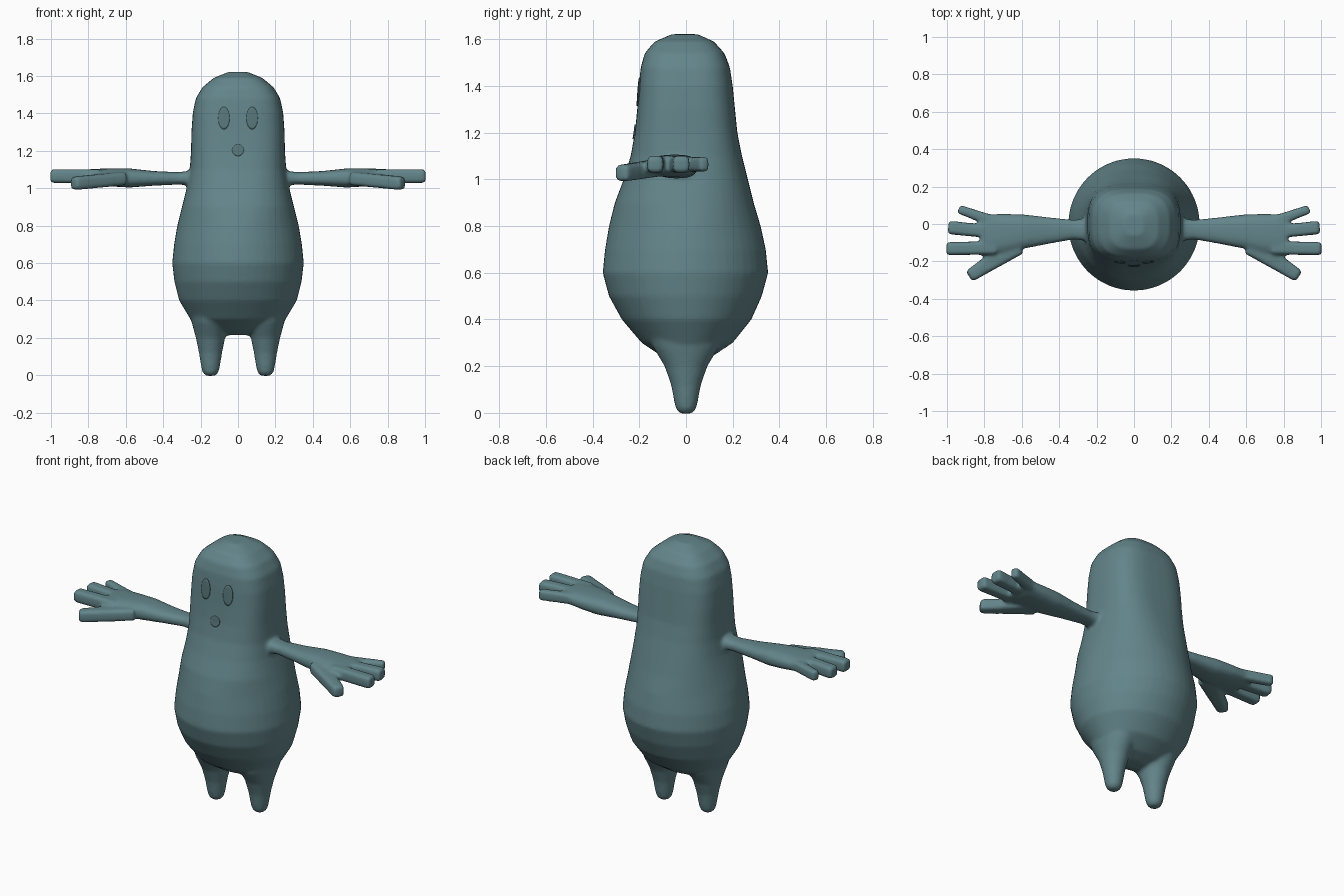
import bpy
import bmesh
from math import cos, sin, pi, copysign
from mathutils import Vector

if "Cube" in bpy.data.objects:
    bpy.data.objects.remove(bpy.data.objects["Cube"], do_unlink=True)

UP = Vector((0, 0, 1))
RIGHT = Vector((1, 0, 0))
BACK = Vector((0, 1, 0))


def make_material(name, color):
    mat = bpy.data.materials.new(name)
    mat.use_nodes = True
    mat.diffuse_color = color
    mat.node_tree.nodes["Principled BSDF"].inputs["Base Color"].default_value = color
    return mat


def make_object(name, bm, mat):
    mesh = bpy.data.meshes.new(name)
    bm.to_mesh(mesh)
    bm.free()
    mesh.materials.append(mat)
    mesh.shade_smooth()
    obj = bpy.data.objects.new(name, mesh)
    bpy.context.collection.objects.link(obj)
    return obj


def loft(bm, sections, u, v, side=1, sides=48):
    """Skin rounded-square sections: (centre, radius u, radius v, squareness)."""
    def power(value, n):
        return copysign(abs(value) ** (2 / n), value)

    rings = []
    for centre, ru, rv, n in sections:
        ring = []
        for i in range(sides):
            a = 2 * pi * i / sides
            p = centre + u * ru * power(cos(a), n) + v * rv * power(sin(a), n)
            p.x *= side
            ring.append(bm.verts.new(p))
        rings.append(ring)
    for low, high in zip(rings, rings[1:]):
        for i in range(sides):
            j = (i + 1) % sides
            bm.faces.new((low[i], low[j], high[j], high[i]))
    bm.faces.new(rings[0])
    bm.faces.new(rings[-1])


def digit(bm, base, tip, w_base, w_tip, height, side):
    base, tip = Vector(base), Vector(tip)
    across = UP.cross(tip - base).normalized()
    sections = []
    for t, shrink in ((0, 1), (0.5, 1), (0.95, 1), (1, 0.85)):
        width = w_base + (w_tip - w_base) * t
        sections.append((base.lerp(tip, t), width * shrink, height * shrink, 5))
    loft(bm, sections, across, UP, side)


skin = make_material("muted teal", (0.125, 0.235, 0.255, 1))
face_color = make_material("dark teal", (0.095, 0.18, 0.195, 1))

figure = bmesh.new()

# Torso and head: height, half width, front, back
torso = [
    (.215, .07, -.04, .04), (.24, .17, -.1, .11), (.3, .255, -.19, .2),
    (.4, .315, -.275, .28), (.5, .34, -.33, .325), (.6, .352, -.357, .352),
    (.7, .342, -.347, .342), (.8, .325, -.33, .32), (.9, .3, -.305, .29),
    (1, .275, -.267, .265), (1.1, .258, -.237, .24), (1.2, .251, -.219, .22),
    (1.3, .249, -.209, .21), (1.4, .242, -.202, .2), (1.48, .226, -.194, .188),
    (1.54, .19, -.177, .165), (1.59, .13, -.135, .12), (1.622, .05, -.06, .05),
]
sections = []
for z, rx, front, back in torso:
    squareness = 2 + min(max((z - .8) / .4, 0), 1)
    sections.append((Vector((0, (front + back) / 2, z)), rx, (back - front) / 2, squareness))
loft(figure, sections, RIGHT, BACK)

# Leg: height, half width, half depth
leg = [(-.003, .025, .025), (.015, .043, .043), (.05, .051, .051), (.12, .062, .064),
       (.2, .078, .092), (.28, .1, .14), (.36, .115, .17)]
# Arm and palm: distance out, centre y, centre z, half width, half height
arm = [(.2, -.03, 1.055, .09, .065), (.26, -.03, 1.055, .06, .038),
       (.32, -.03, 1.053, .052, .033), (.45, -.035, 1.053, .07, .039),
       (.58, -.04, 1.055, .09, .051), (.68, -.05, 1.058, .104, .048),
       (.77, -.055, 1.062, .108, .042), (.82, -.055, 1.065, .1, .034)]

for side in (1, -1):
    loft(figure, [(Vector((.147, 0, z)), rx, ry, 2) for z, rx, ry in leg],
         RIGHT, BACK, side)
    loft(figure, [(Vector((x, y, z)), ry, rz, 2.6) for x, y, z, ry, rz in arm],
         BACK, UP, side)
    # Three fingers and the thumb
    digit(figure, (.74, -.127, 1.065), (1.003, -.132, 1.065), .035, .035, .036, side)
    digit(figure, (.74, -.045, 1.065), (.993, -.018, 1.065), .033, .036, .036, side)
    digit(figure, (.74, .01, 1.063), (.938, .08, 1.065), .03, .023, .032, side)
    digit(figure, (.62, -.11, 1.052), (.882, -.28, 1.026), .055, .033, .036, side)

bmesh.ops.recalc_face_normals(figure, faces=figure.faces)
body = make_object("body", figure, skin)

# Fuse the limbs into one soft skin
fuse = body.modifiers.new("fuse", "REMESH")
fuse.mode = "VOXEL"
fuse.voxel_size = 0.01
fuse.use_smooth_shade = True
soften = body.modifiers.new("soften", "SMOOTH")
soften.factor = 0.5
soften.iterations = 8


# Eyes and mouth: thin ovals laid on the head
def face_oval(name, x, z, rx, rz, rings=5, sides=32):
    bm = bmesh.new()
    centre = Vector((x, -.4, z))
    inner = None
    hub = bm.verts.new(centre)
    for r in range(1, rings + 1):
        ring = []
        for i in range(sides):
            a = 2 * pi * i / sides
            offset = Vector((rx * cos(a), 0, rz * sin(a))) * (r / rings)
            ring.append(bm.verts.new(centre + offset))
        for i in range(sides):
            j = (i + 1) % sides
            if inner:
                bm.faces.new((inner[i], ring[i], ring[j], inner[j]))
            else:
                bm.faces.new((hub, ring[i], ring[j]))
        inner = ring
    obj = make_object(name, bm, face_color)
    wrap = obj.modifiers.new("lay on head", "SHRINKWRAP")
    wrap.target = body
    wrap.wrap_method = "PROJECT"
    wrap.wrap_mode = "ABOVE_SURFACE"
    wrap.use_project_y = True
    wrap.use_positive_direction = True
    wrap.offset = 0.003
    plate = obj.modifiers.new("plate", "SOLIDIFY")
    plate.thickness = 0.005
    plate.offset = 0


face_oval("left_eye", .075, 1.375, .03, .06)
face_oval("right_eye", -.075, 1.375, .03, .06)
face_oval("mouth", 0, 1.203, .031, .031)
